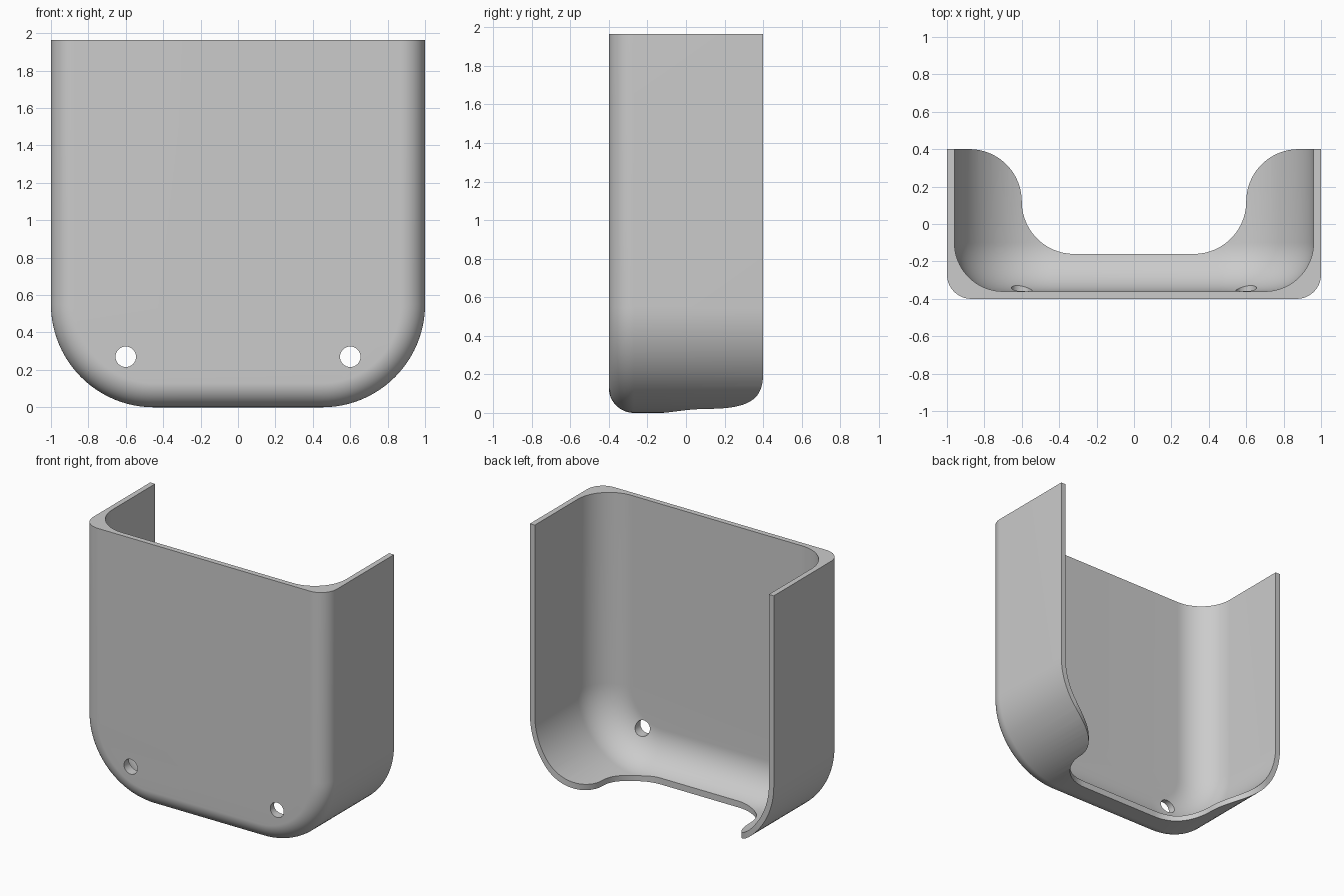
import bpy, bmesh
from math import sin, cos, pi, radians

cube = bpy.data.objects.get("Cube")
if cube:
    bpy.data.objects.remove(cube, do_unlink=True)

HEIGHT, HALF_DEPTH, WALL = 1.965, 0.4, 0.04
CORNER, OUTER_FILLET, INNER_FILLET = 0.55, 0.13, 0.26
STEPS = 24

grey = bpy.data.materials.new("light grey")
grey.use_nodes = True
colour = (0.6, 0.6, 0.6, 1)
grey.diffuse_color = colour
grey.node_tree.nodes["Principled BSDF"].inputs["Base Color"].default_value = colour


def arc(cx, cy, r, start, end, steps=STEPS):
    """Points along an arc, angles in degrees."""
    angles = [radians(start + (end - start) * i / steps) for i in range(steps + 1)]
    return [(cx + r * cos(a), cy + r * sin(a)) for a in angles]


def u_profile(inset):
    """Open-topped U outline in x and z, moved inwards by inset."""
    r, cx = CORNER - inset, 1 - CORNER
    curve = arc(-cx, CORNER, r, 180, 270) + arc(cx, CORNER, r, 270, 360)
    return [(inset - 1, HEIGHT)] + curve + [(1 - inset, HEIGHT)]


def make_object(name, bm):
    bmesh.ops.recalc_face_normals(bm, faces=bm.faces)
    mesh = bpy.data.meshes.new(name)
    bm.to_mesh(mesh)
    bm.free()
    mesh.materials.append(grey)
    obj = bpy.data.objects.new(name, mesh)
    bpy.context.collection.objects.link(obj)
    return obj


def prism(name, points, offset):
    """Extrude a flat polygon of 3D points into a closed solid."""
    bm = bmesh.new()
    face = bm.faces.new([bm.verts.new(p) for p in points])
    side = bmesh.ops.extrude_face_region(bm, geom=[face])["geom"]
    bmesh.ops.translate(bm, vec=offset,
                        verts=[v for v in side if isinstance(v, bmesh.types.BMVert)])
    return make_object(name, bm)


def fillet_sections(wall, r):
    """(inset, y) pairs that round the front edge of a skin."""
    return [(wall + r * (1 - sin(t)), wall - HALF_DEPTH + r * (1 - cos(t)))
            for t in (pi / 2 * i / STEPS for i in range(STEPS + 1))]


# Shell: outer skin from front to back, then inner skin from back to front
sections = fillet_sections(0, OUTER_FILLET) + [(0, HALF_DEPTH), (WALL, HALF_DEPTH)]
sections += fillet_sections(WALL, INNER_FILLET)[::-1]
bm = bmesh.new()
rings = [[bm.verts.new((x, y, z)) for x, z in u_profile(d)] for d, y in sections]
for a, b in zip(rings, rings[1:]):
    for i in range(len(a) - 1):
        bm.faces.new((a[i], a[i + 1], b[i + 1], b[i]))
bm.faces.new(rings[0])
bm.faces.new(rings[-1])
# Flat top rim
bm.faces.new([r[0] for r in rings] + [r[-1] for r in reversed(rings)])
shell = make_object("shell", bm)

# Curved notch through the floor, open at the back
half = arc(0.88, 0.12, 0.28, 93, 180) + arc(0.32, 0.12, 0.28, 0, -90)[1:]
half = [(half[0][0], 0.5)] + half
outline = half + [(-x, y) for x, y in reversed(half)]
cutters = [prism("notch_cutter", [(x, y, -0.2) for x, y in outline], (0, 0, 1))]

# Screw holes through the front wall
for side in (-1, 1):
    circle = arc(side * 0.6, 0.27, 0.055, 0, 360, 32)[:-1]
    cutters.append(prism("hole_cutter", [(x, -0.6, z) for x, z in circle], (0, 0.55, 0)))

bpy.ops.object.select_all(action="DESELECT")
bpy.context.view_layer.objects.active = shell
shell.select_set(True)
for cutter in cutters:
    cutter.hide_render = True
    cut = shell.modifiers.new(cutter.name, "BOOLEAN")
    cut.operation, cut.solver, cut.object = "DIFFERENCE", "EXACT", cutter
    bpy.ops.object.modifier_apply(modifier=cut.name)
    bpy.data.objects.remove(cutter, do_unlink=True)

bpy.ops.object.shade_smooth_by_angle(angle=radians(30))
